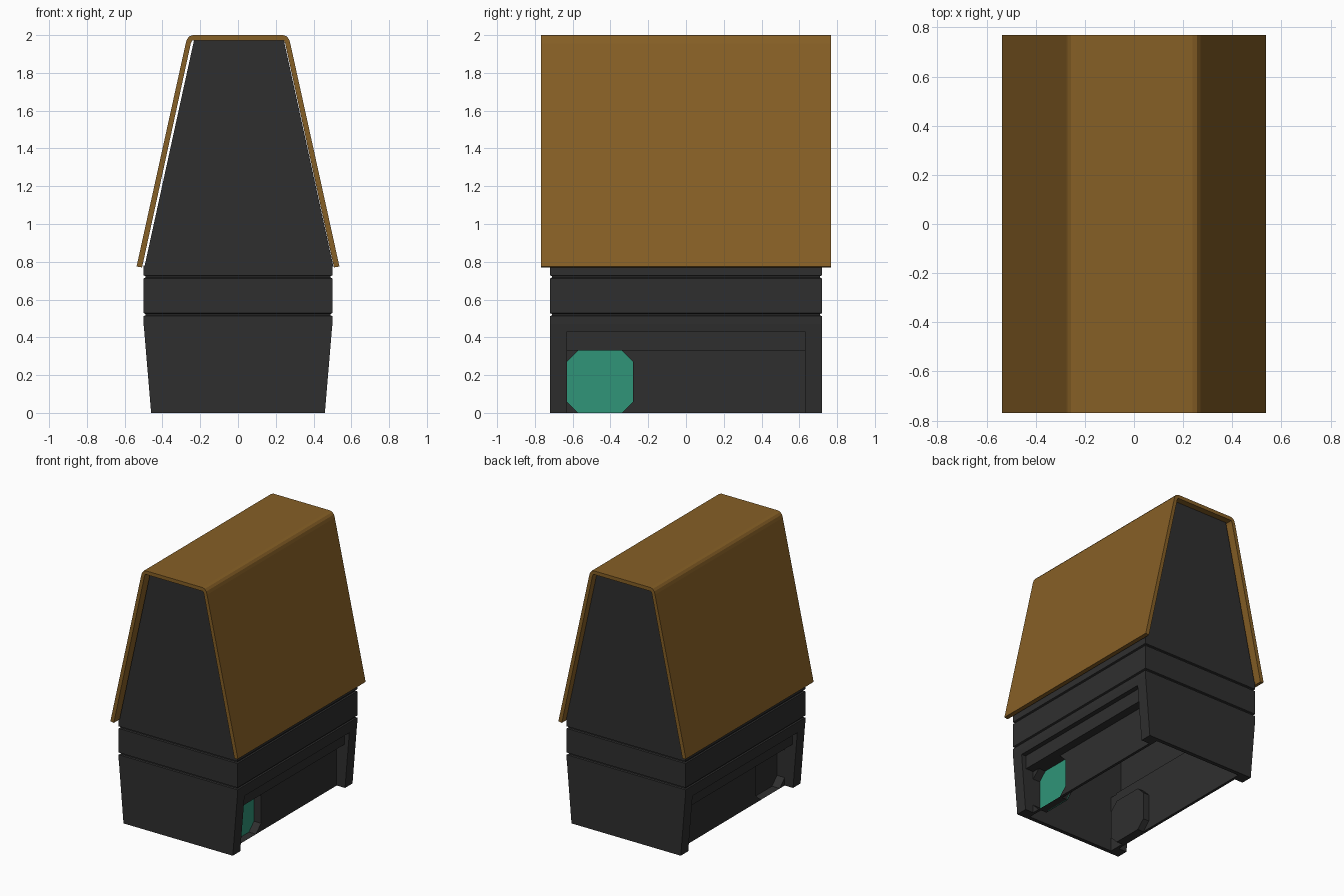
import bpy
import bmesh

if "Cube" in bpy.data.objects:
    bpy.data.objects.remove(bpy.data.objects["Cube"], do_unlink=True)


def material(name, colour):
    mat = bpy.data.materials.new(name)
    mat.use_nodes = True
    mat.diffuse_color = (*colour, 1)
    mat.node_tree.nodes["Principled BSDF"].inputs["Base Color"].default_value = (*colour, 1)
    return mat


BROWN = material("roof brown", (0.24, 0.115, 0.019))
DARK = material("charcoal", (0.028, 0.028, 0.028))
GREEN = material("sea green", (0.029, 0.3, 0.19))


def finish(name, bm, mat):
    bmesh.ops.recalc_face_normals(bm, faces=bm.faces)
    mesh = bpy.data.meshes.new(name)
    bm.to_mesh(mesh)
    bm.free()
    mesh.materials.append(mat)
    obj = bpy.data.objects.new(name, mesh)
    bpy.context.collection.objects.link(obj)
    return obj


def prism(name, outline, axis, start, end, mat, caps=True):
    """Extrude an outline along x or y between two positions."""
    bm = bmesh.new()

    def place(p, d):
        return (d, p[0], p[1]) if axis == "x" else (p[0], d, p[1])

    a = [bm.verts.new(place(p, start)) for p in outline]
    b = [bm.verts.new(place(p, end)) for p in outline]
    for i in range(len(a)):
        j = (i + 1) % len(a)
        bm.faces.new((a[i], a[j], b[j], b[i]))
    if caps:
        bm.faces.new(a)
        bm.faces.new(b)
    return finish(name, bm, mat)


def ring_shell(name, profile, mat):
    """Loft rectangular rings (half x, half y, z) into a closed frame."""
    bm = bmesh.new()
    rings = [[bm.verts.new((sx * hx, sy * hy, z))
              for sx, sy in ((-1, -1), (1, -1), (1, 1), (-1, 1))]
             for hx, hy, z in profile]
    for r, ring in enumerate(rings):
        following = rings[(r + 1) % len(rings)]
        for i in range(4):
            j = (i + 1) % 4
            bm.faces.new((ring[i], ring[j], following[j], following[i]))
    return finish(name, bm, mat)


def rect(a0, a1, z0, z1):
    return [(a0, z0), (a1, z0), (a1, z1), (a0, z1)]


HX, HY = 0.5, 0.72
SLOT, SILL, LEDGE = 0.63, 0.33, 0.43

# Upper body with two thin grooves
profile = [(0.496, HY, LEDGE), (HX, HY, 0.47)]
for z in (0.52, 0.72):
    profile += [(HX, HY, z - 0.008), (HX - 0.01, HY - 0.01, z - 0.004),
                (HX - 0.01, HY - 0.01, z + 0.004), (HX, HY, z + 0.008)]
profile += [(HX, HY, 0.78), (0.46, 0.69, 0.78), (0.46, 0.69, LEDGE)]
ring_shell("body_band", profile, DARK)

# Lower end walls and gables, open between them
for s, side in ((-1, "front"), (1, "back")):
    prism(side + "_wall", [(-0.46, 0), (0.46, 0), (0.496, LEDGE), (-0.496, LEDGE)],
          "y", s * HY, s * 0.69, DARK)
    prism(side + "_gable", [(-0.495, 0.775), (0.505, 0.775), (0.243, 1.972), (-0.233, 1.972)],
          "y", s * HY, s * 0.7, DARK)

# Lower sides: posts, stepped sill, recessed panel and eight-sided pocket
Y0, Y1, C = -SLOT, -0.28, 0.06
octagon = [(Y0 + C, 0), (Y1 - C, 0), (Y1, C), (Y1, SILL - C),
           (Y1 - C, SILL), (Y0 + C, SILL), (Y0, SILL - C), (Y0, C)]
for s, side in ((1, "left"), (-1, "right")):
    for t, end in ((-1, "front"), (1, "back")):
        prism(f"{side}_{end}_post", [(s * 0.37, 0), (s * 0.46, 0), (s * 0.496, LEDGE), (s * 0.37, LEDGE)],
              "y", t * SLOT, t * 0.7, DARK)
    prism(side + "_sill", rect(-SLOT, SLOT, SILL, LEDGE + 0.01), "x", s * 0.37, s * 0.455, DARK)
    prism(side + "_panel", [(Y1 - C, 0), (SLOT, 0), (SLOT, SILL), (Y1 - C, SILL),
                            (Y1, SILL - C), (Y1, C)], "x", s * 0.37, s * 0.39, DARK)
    for z, dz, level in ((0, C, "lower"), (SILL, -C, "upper")):
        prism(f"{side}_{level}_corner", [(Y0, z), (Y0 + C, z), (Y0, z + dz)],
              "x", s * 0.37, s * 0.39, DARK)
    prism(side + "_pocket_rim", octagon, "x", s * 0.325, s * 0.39, DARK, caps=False)
    prism(side + "_pocket_back", octagon, "x", s * 0.32, s * 0.325, DARK)
prism("window_plate", octagon, "x", 0.325, 0.33, GREEN)

# Roof cover: bent sheet with rounded shoulders
outer = [(0.537, 0.775), (0.277, 1.955), (0.27, 1.978), (0.257, 1.994), (0.238, 2.0)]
inner = [(0.243, 1.972), (0.25, 1.955), (0.508, 0.77)]
half = inner[::-1]
sheet = outer + [(-x, z) for x, z in outer[::-1]] + [(-x, z) for x, z in half] + inner
prism("roof_cover", sheet, "y", -0.768, 0.768, BROWN)
